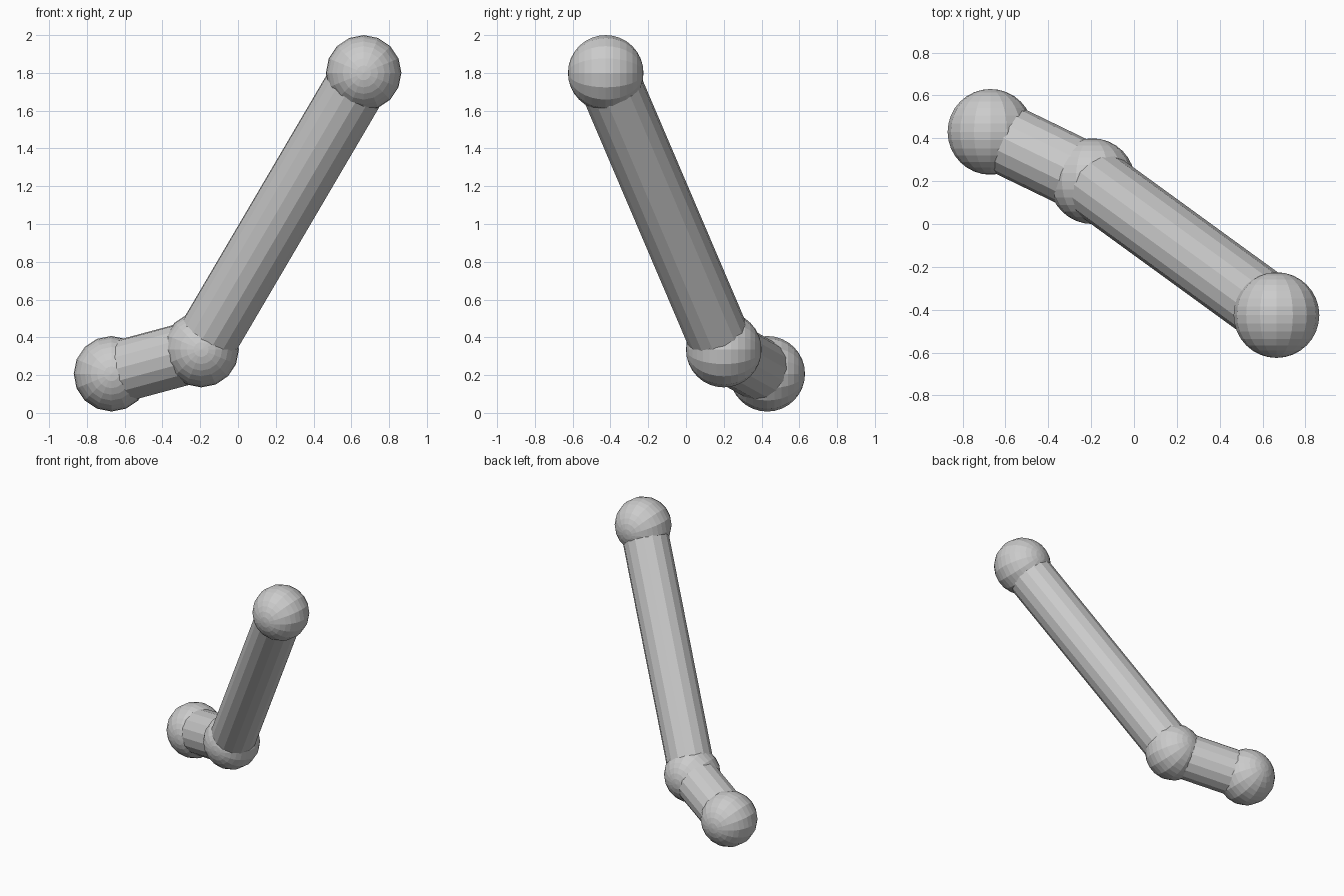
import bpy
from math import pi
from mathutils import Vector

if "Cube" in bpy.data.objects:
    bpy.data.objects.remove(bpy.data.objects["Cube"])

BALL_R, ROD_R, SIDES = 0.2, 0.165, 16

# Joint centres along the bent linkage
joints = {
    "upper_joint": Vector((0.665, -0.425, 1.80)),
    "middle_joint": Vector((-0.195, 0.20, 0.335)),
    "lower_joint": Vector((-0.67, 0.43, 0.207)),
}


def ball(name, centre):
    # Low-poly ball with its poles on the y axis
    bpy.ops.mesh.primitive_uv_sphere_add(
        segments=SIDES, ring_count=SIDES, radius=BALL_R,
        location=centre, rotation=(pi / 2, 0, 0))
    bpy.context.object.name = name


def rod(name, start, end):
    # Faceted cylinder joining two ball centres
    axis = end - start
    bpy.ops.mesh.primitive_cylinder_add(
        vertices=SIDES, radius=ROD_R, depth=axis.length,
        location=(start + end) / 2)
    obj = bpy.context.object
    obj.name = name
    obj.rotation_mode = 'QUATERNION'
    obj.rotation_quaternion = axis.to_track_quat('Z', 'Y')


# Ball joints
for joint_name, position in joints.items():
    ball(joint_name, position)

# Long and short connecting rods
rod("long_rod", joints["middle_joint"], joints["upper_joint"])
rod("short_rod", joints["lower_joint"], joints["middle_joint"])
